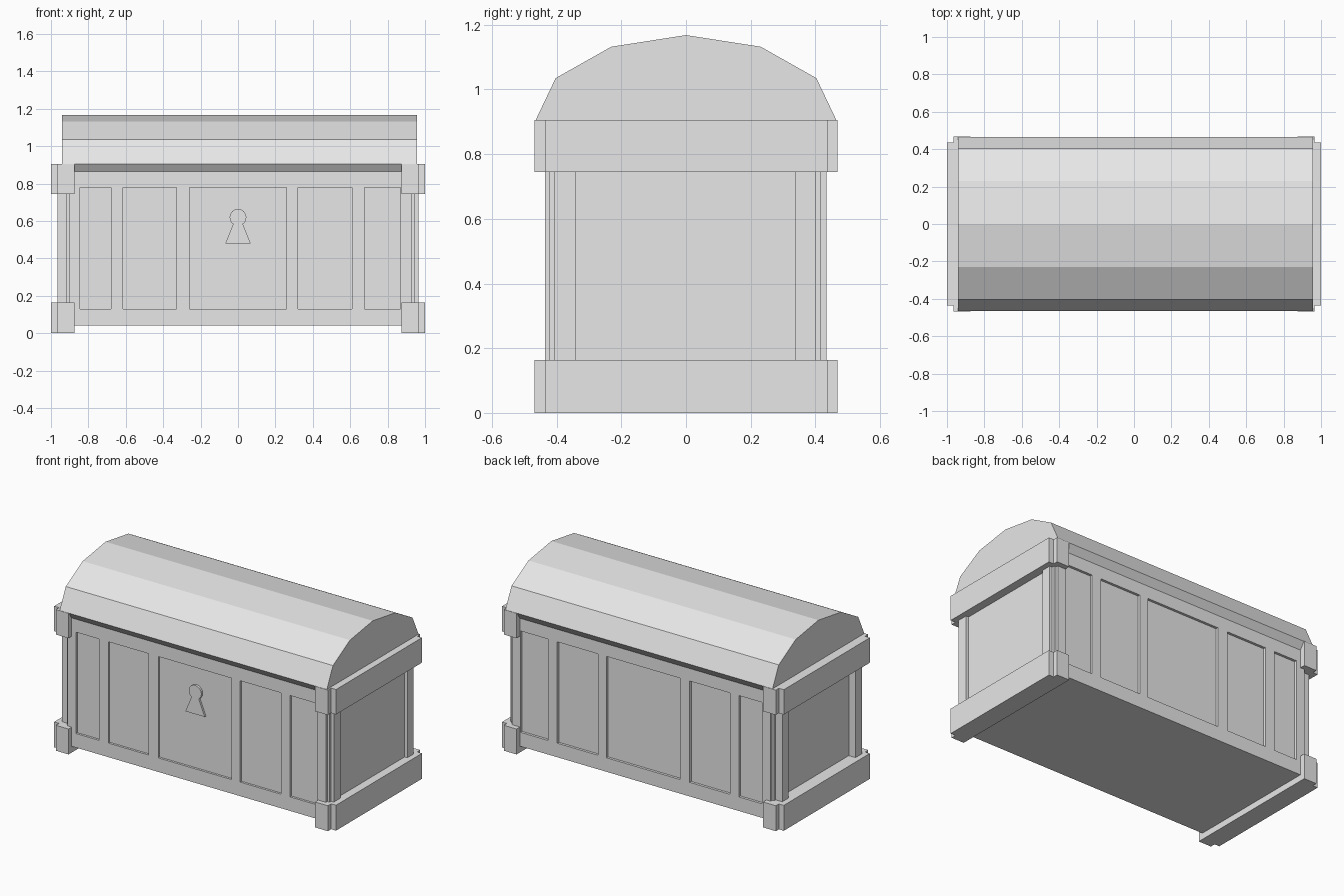
import bpy, bmesh, math

cube = bpy.data.objects.get("Cube")
if cube:
    bpy.data.objects.remove(cube, do_unlink=True)

grey = bpy.data.materials.new("plain_grey")
grey.use_nodes = True
grey.diffuse_color = (0.8, 0.8, 0.8, 1)
grey.node_tree.nodes["Principled BSDF"].inputs["Base Color"].default_value = (0.8, 0.8, 0.8, 1)


def finish(name, bm):
    bmesh.ops.recalc_face_normals(bm, faces=bm.faces)
    mesh = bpy.data.meshes.new(name)
    bm.to_mesh(mesh)
    bm.free()
    mesh.materials.append(grey)
    obj = bpy.data.objects.new(name, mesh)
    bpy.context.collection.objects.link(obj)
    return obj


def boxes(name, spans):
    """One object from boxes given as ((x0, x1), (y0, y1), (z0, z1))."""
    bm = bmesh.new()
    for span in spans:
        verts = bmesh.ops.create_cube(bm, size=1)["verts"]
        for v in verts:
            for axis, (low, high) in enumerate(span):
                v.co[axis] = high if v.co[axis] > 0 else low
    return finish(name, bm)


def prism(name, points, shift):
    """Extrude a closed outline of 3D points along shift."""
    bm = bmesh.new()
    face = bm.faces.new([bm.verts.new(p) for p in points])
    out = bmesh.ops.extrude_face_region(bm, geom=[face])["geom"]
    bmesh.ops.translate(bm, vec=shift, verts=[v for v in out if isinstance(v, bmesh.types.BMVert)])
    return finish(name, bm)


BASE, BAND_LOW, BAND_HIGH, TOP = 0.04, 0.163, 0.745, 0.905

# Body core: its faces are the sunken panels
boxes("body_core", [((-0.917, 0.946), (-0.422, 0.418), (BASE, TOP))])

# Long side frames: two rails with stiles between five panels
stiles = [(-0.904, -0.845), (-0.68, -0.615), (-0.33, -0.26), (0.26, 0.32), (0.61, 0.675), (0.87, 0.93)]
for name, depth in (("front_frame", (-0.436, -0.41)), ("back_frame", (0.41, 0.434))):
    spans = [((-0.904, 0.93), depth, z) for z in ((BASE, 0.13), (0.78, 0.88))]
    spans += [(x, depth, (0.1, 0.8)) for x in stiles]
    boxes(name, spans)

# Ends: stepped top and bottom bands, with two stiles beside the panel
for side, word in ((-1, "right"), (1, "left")):
    def reach(a, b):
        return tuple(sorted((side * a, side * b)))
    for name, z in (("bottom_band", (0, BAND_LOW)), ("top_band", (BAND_HIGH, TOP))):
        boxes(f"{word}_{name}", [(reach(0.875, 0.965), (-0.468, 0.468), z),
                                 (reach(0.9, 1), (-0.435, 0.437), z)])
    boxes(f"{word}_end_stiles", [(reach(0.9, 0.965), y, (0.1, 0.8))
                                 for y in ((-0.407, -0.34), (0.338, 0.402))])

# Faceted barrel lid with a sloped lip underneath
half = [(0.43, 0.855), (0.465, TOP), (0.403, 1.035), (0.231, 1.132)]
outline = half + [(0, 1.168)] + [(-y, z) for y, z in reversed(half)]
prism("lid", [(-0.94, y, z) for y, z in outline], (1.896, 0, 0))

# Keyhole plate: round head over a flared skirt
head = [(0.045 * math.cos(a), -0.42, 0.62 + 0.045 * math.sin(a))
        for a in (math.tau * i / 16 for i in range(16))]
prism("keyhole_head", head, (0, -0.015, 0))
skirt = [(-0.068, 0.48), (0.068, 0.48), (0.024, 0.59), (-0.024, 0.59)]
prism("keyhole_skirt", [(x, -0.42, z) for x, z in skirt], (0, -0.015, 0))
